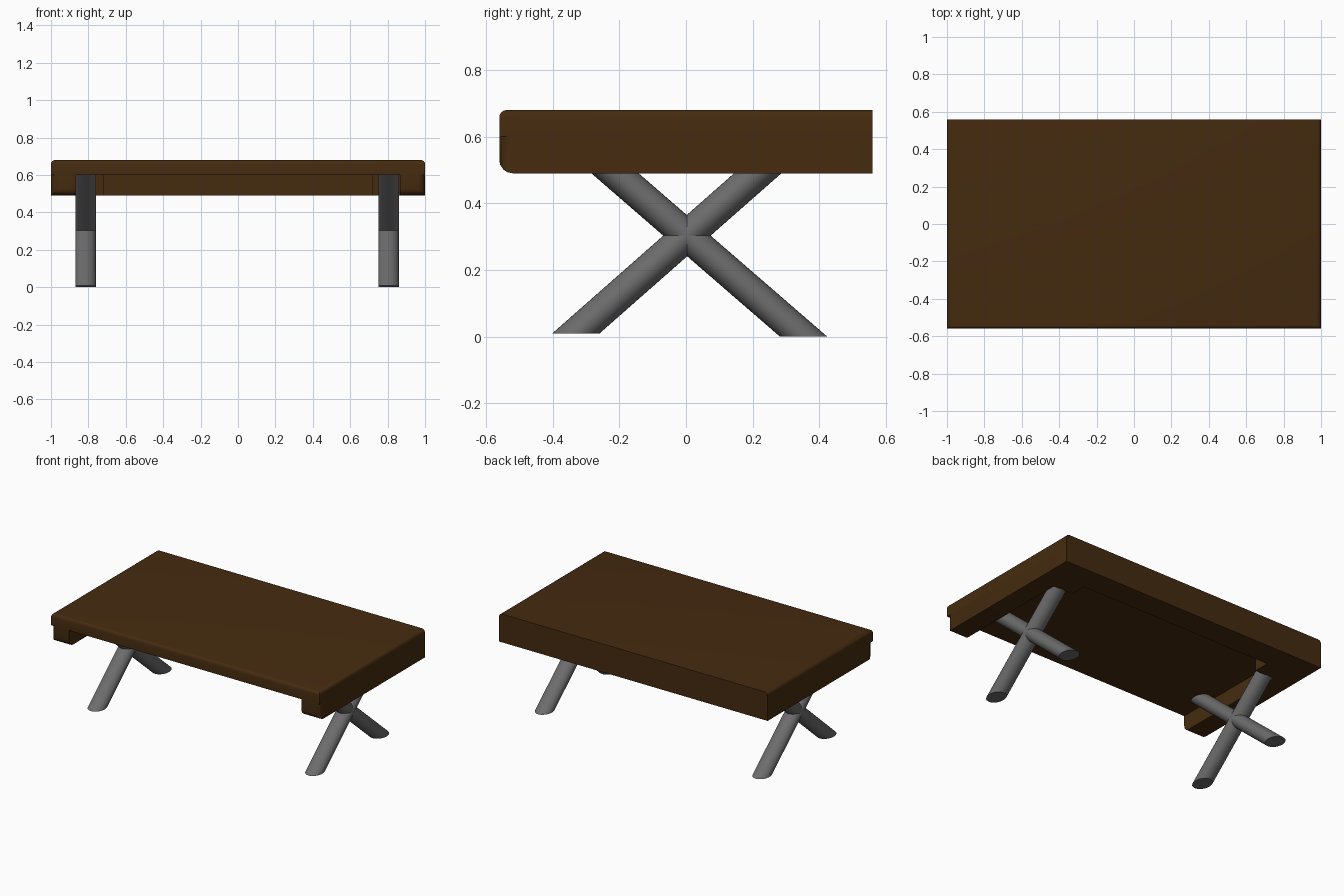
import bpy, bmesh, math
from mathutils import Vector

if "Cube" in bpy.data.objects:
    bpy.data.objects.remove(bpy.data.objects["Cube"])


def material(name, color):
    m = bpy.data.materials.new(name)
    m.diffuse_color = (*color, 1)
    m.use_nodes = True
    m.node_tree.nodes["Principled BSDF"].inputs["Base Color"].default_value = m.diffuse_color
    return m


wood = material("dark_wood", (0.06, 0.024, 0.005))
metal = material("grey_metal", (0.15, 0.15, 0.15))


def finish(bm, name, mat):
    bmesh.ops.recalc_face_normals(bm, faces=bm.faces)
    me = bpy.data.meshes.new(name)
    bm.to_mesh(me)
    bm.free()
    ob = bpy.data.objects.new(name, me)
    bpy.context.collection.objects.link(ob)
    me.materials.append(mat)
    bpy.ops.object.select_all(action='DESELECT')
    ob.select_set(True)
    bpy.context.view_layer.objects.active = ob
    bpy.ops.object.shade_smooth_by_angle(angle=math.radians(35))
    return ob


def extrude_outline(points, z0, z1):
    bm = bmesh.new()
    face = bm.faces.new([bm.verts.new((x, y, z0)) for x, y in points])
    ext = bmesh.ops.extrude_face_region(bm, geom=[face], use_keep_orig=True)
    verts = [v for v in ext["geom"] if isinstance(v, bmesh.types.BMVert)]
    bmesh.ops.translate(bm, verts=verts, vec=(0, 0, z1 - z0))
    return bm


def bevel(bm, test, size):
    edges = [e for e in bm.edges if test((e.verts[0].co + e.verts[1].co) / 2)]
    bmesh.ops.bevel(bm, geom=edges, offset=size, segments=4, profile=0.5,
                    affect='EDGES', clamp_overlap=True)


# Top slab, rounded along the front and side edges
bm = extrude_outline([(-1, -.56), (1, -.56), (1, .56), (-1, .56)], 0.60, 0.68)
bevel(bm, lambda m: m.z > .67 and (m.y < -.55 or abs(m.x) > .99), 0.022)
finish(bm, "table_top", wood)

# U-shaped apron: side rails, rear corner blocks and back rail, open at the front
half = [(1, .56), (1, -.56), (.865, -.56), (.865, .28), (.72, .28), (.72, .39)]
outline = half + [(-x, y) for x, y in reversed(half)]
bm = extrude_outline(outline, 0.49, 0.60)
bevel(bm, lambda m: m.y < -.55 and (m.z < .495 or (abs(m.x) > .99 and m.z < .59)), 0.04)
finish(bm, "apron", wood)


# Slanted oval leg with level ends
def leg(name, x, y0, z0, y1, z1, sides=32):
    bm = bmesh.new()
    rings = []
    for y, z in ((y0, z0), (y1, z1)):
        rings.append([bm.verts.new((x + .055 * math.cos(a), y + .071 * math.sin(a), z))
                      for a in (2 * math.pi * i / sides for i in range(sides))])
    for i in range(sides):
        j = (i + 1) % sides
        bm.faces.new((rings[0][i], rings[0][j], rings[1][j], rings[1][i]))
    bm.faces.new(rings[0])
    bm.faces.new(rings[1])
    finish(bm, name, metal)


# Crossed legs at both ends
for side, x in (("left", -.815), ("right", .805)):
    leg(side + "_leg_rising_back", x, -.33, .01, .34, .60)
    leg(side + "_leg_rising_front", x, .353, 0, -.34, .60)
